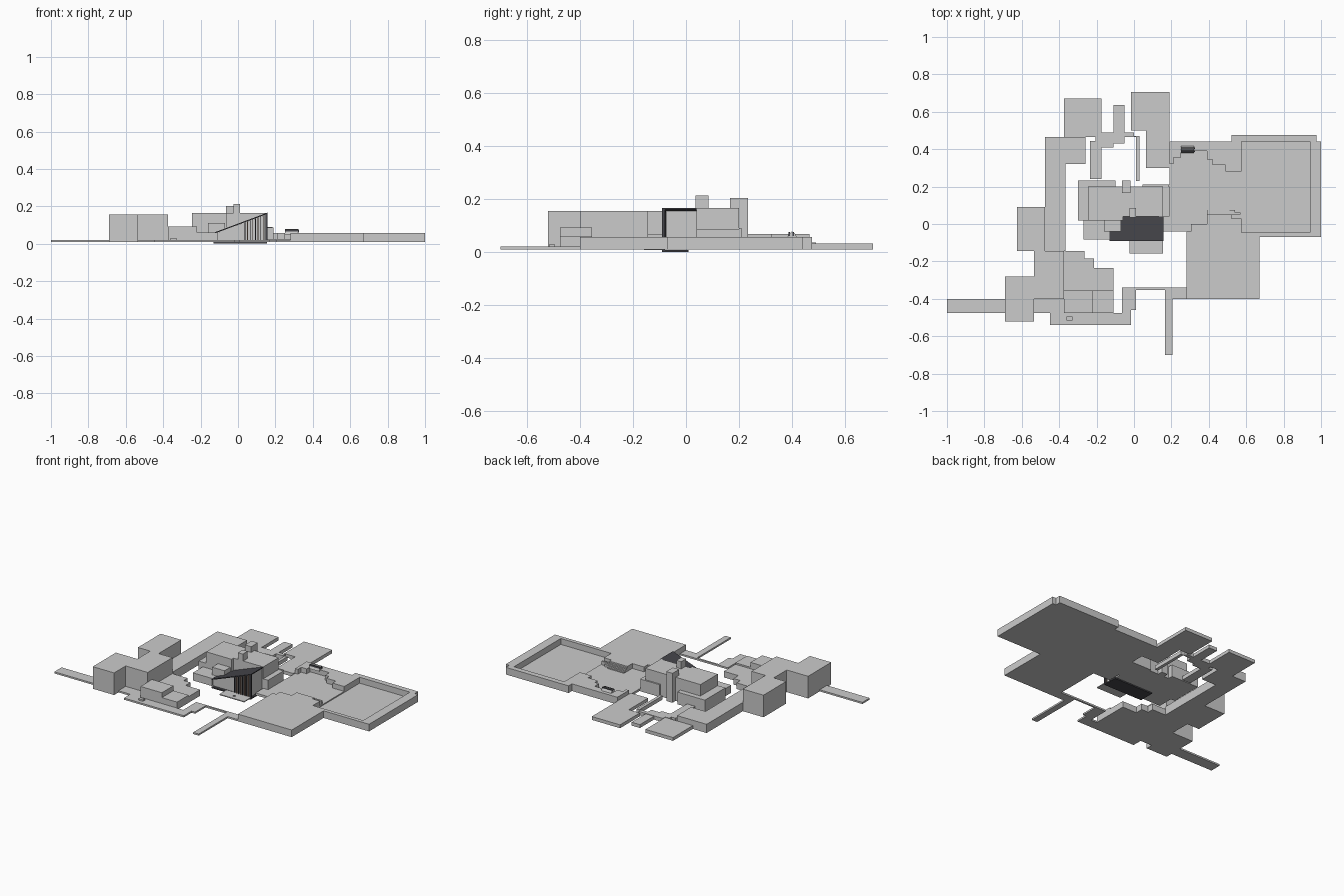
import bpy, bmesh

def material(name, rgb):
    m = bpy.data.materials.new(name)
    m.diffuse_color = (*rgb, 1)
    return m

DARK = material("dark_metal", (0.06, 0.06, 0.07))
WOOD = material("brown_wood", (0.45, 0.30, 0.22))

def extrude(name, ring, offset, mat=None):
    """Closed solid from a ring of 3D points and an offset vector."""
    bm = bmesh.new()
    face = bm.faces.new([bm.verts.new(p) for p in ring])
    new = bmesh.ops.extrude_face_region(bm, geom=[face], use_keep_orig=True)["geom"]
    bmesh.ops.translate(bm, vec=offset, verts=[v for v in new if isinstance(v, bmesh.types.BMVert)])
    bmesh.ops.recalc_face_normals(bm, faces=bm.faces)
    bmesh.ops.triangulate(bm, faces=[f for f in bm.faces if len(f.verts) > 4])
    me = bpy.data.meshes.new(name)
    bm.to_mesh(me)
    bm.free()
    ob = bpy.data.objects.new(name, me)
    bpy.context.collection.objects.link(ob)
    if mat:
        me.materials.append(mat)
    return ob

def slab(name, pts, z1, z0=0.01, mat=None):
    return extrude(name, [(x, y, z0) for x, y in pts], (0, 0, z1 - z0), mat)

def box(name, x0, x1, y0, y1, z1, z0=0.01, mat=None):
    return slab(name, [(x0, y0), (x1, y0), (x1, y1), (x0, y1)], z1, z0, mat)

# East plateau: front slab, basin rim and stepped banks of the courtyard
slab("east_plateau", [
    (.28, -.40), (.67, -.40), (.67, -.07), (1, -.07), (1, .44), (.975, .44), (.975, .475),
    (.52, .475), (.52, .44), (.19, .44), (.19, .32), (.21, .32), (.21, .355), (.25, .355),
    (.25, .39), (.39, .39), (.39, .345), (.42, .345), (.42, .315), (.49, .315), (.49, .28),
    (.575, .28), (.575, .44), (.94, .44), (.94, -.045), (.575, -.045), (.575, .03),
    (.52, .03), (.52, .05), (.39, .05), (.39, .0), (.305, .0), (.305, -.04), (.28, -.04)], .057)
slab("courtyard_floor", [
    (.155, -.04), (.305, -.04), (.305, 0), (.39, 0), (.39, .05), (.52, .05), (.52, .03),
    (.575, .03), (.575, .28), (.49, .28), (.49, .315), (.42, .315), (.42, .345), (.39, .345),
    (.39, .39), (.25, .39), (.25, .355), (.21, .355), (.21, .32), (.19, .32), (.19, .21), (.155, .21)], .025)
box("basin_floor", .575, .94, -.045, .44, .018)
for i in range(3):
    box(f"bank_step_{i}", .39, .57 - .03 * i, .05 + .012 * i, .062 + .012 * i, .048 - .008 * i, .025)

# Small arched gate on the north bank
extrude("arched_gate", [(.25, .38, .05), (.25, .42, .05), (.25, .413, .067), (.25, .40, .078),
                        (.25, .387, .067)], (.072, 0, 0))
for y in (.386, .402):
    box("gate_bar", .25, .325, y, y + .006, .076, .06, DARK)

# North terraces and winding wall
slab("north_terrace", [(-.015, .50), (.065, .50), (.065, .30), (.19, .30), (.19, .705), (-.015, .705)], .032)
box("northwest_terrace", -.375, -.175, .465, .67, .032)
box("north_jetty", -.11, -.05, .49, .635, .032)
slab("winding_wall", [
    (-.235, .24), (-.175, .24), (-.175, .41), (-.11, .41), (-.11, .43), (-.05, .43), (-.05, .465),
    (.01, .465), (.01, .23), (.03, .23), (.03, .47), (0, .47), (0, .49), (-.175, .49),
    (-.175, .465), (-.205, .465), (-.205, .445), (-.235, .445)], .035)

# West wing
slab("west_wall", [(-.475, .09), (-.475, -.145), (-.365, -.145), (-.365, .32), (-.26, .32),
                   (-.26, .465), (-.475, .465)], .067)
slab("west_tall_block", [
    (-.69, -.52), (-.535, -.52), (-.535, -.40), (-.375, -.40), (-.375, -.145), (-.475, -.145),
    (-.475, .09), (-.625, .09), (-.625, -.145), (-.535, -.145), (-.535, -.28), (-.69, -.28)], .155)
box("west_path", -1, -.69, -.475, -.40, .021)
slab("southwest_court", [(-.375, -.355), (-.11, -.355), (-.11, -.235), (-.215, -.235), (-.215, -.185),
                         (-.265, -.185), (-.265, -.145), (-.375, -.145)], .05)
box("southwest_house", -.375, -.22, -.475, -.355, .092)
box("southwest_annex", -.22, -.11, -.475, -.355, .06)

# Front walkways
slab("front_walk", [
    (-.45, -.54), (-.015, -.54), (-.015, -.46), (.01, -.46), (.01, -.352), (.165, -.352),
    (.165, -.70), (.205, -.70), (.205, -.40), (.28, -.40), (.28, -.34), (-.065, -.34),
    (-.065, -.475), (-.375, -.475), (-.375, -.40), (-.535, -.40), (-.535, -.475), (-.45, -.475)], .021)
box("walk_bench", -.36, -.33, -.515, -.495, .031, .021)

# Central house
slab("house_body", [(-.245, .02), (-.06, .02), (-.06, .04), (.045, .04), (.155, .04), (.155, .20),
                    (-.245, .20)], .165)
slab("house_low_wing", [(-.30, .02), (-.245, .02), (-.245, .20), (-.10, .20), (-.10, .233),
                        (-.30, .233)], .09)
box("front_wing", -.27, -.13, -.083, .02, .06)
box("front_room", -.16, -.07, -.04, .02, .11, .06)
box("tower", -.065, -.02, .165, .233, .203)
box("chimney", -.025, .01, .035, .085, .212, .16)
box("east_stub", .155, .19, .04, .20, .087)
box("garden_screen", .045, .185, .20, .21, .09)
box("front_terrace", -.025, .155, -.158, -.083, .014, .008)
box("terrace_post", .06, .07, -.135, -.125, .02, .014)

# Sloping roof over a slatted glass front
extrude("glazed_room", [(-.13, -.075, .01), (.145, -.075, .01), (.145, -.075, .155),
                        (-.13, -.075, .053)], (0, .115, 0))
extrude("sloping_roof", [(-.13, -.09, .053), (.157, -.09, .16), (.157, -.09, .166),
                         (-.13, -.09, .059)], (0, .13, 0), DARK)
box("house_base", -.13, .155, -.09, .01, .008, 0, DARK)
for i in range(9):
    x = .035 + i * .014
    box(f"slat_{i}", x, x + .004, -.09, -.08, .053 + (x + .13) * .373, .008, WOOD if i % 2 else DARK)
box("corner_post", .15, .157, -.09, -.08, .16, .008, DARK)
